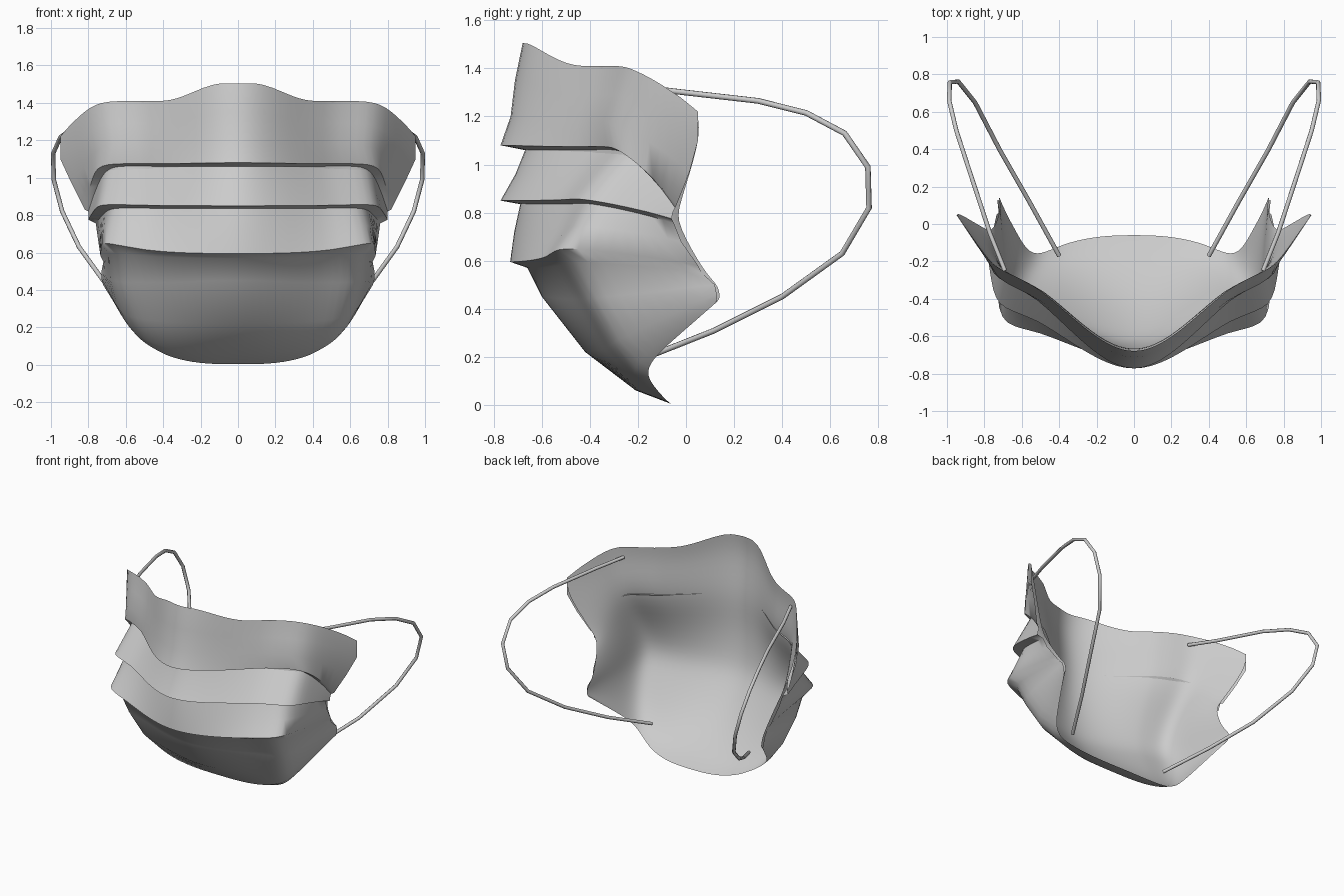
import bpy, math

if "Cube" in bpy.data.objects:
    bpy.data.objects.remove(bpy.data.objects["Cube"])

# Horizontal rows, top to bottom:
# centre y, z | cheek fold x, y, z | side edge x, y, z
ROWS = [
    (-.68, 1.505, .74, -.25, 1.41, .95, .05, 1.22),
    (-.712, 1.35, .73, -.28, 1.29, .95, .05, 1.10),
    (-.73, 1.20, .72, -.32, 1.18, .89, .015, .97),
    (-.772, 1.08, .75, -.30, 1.075, .82, -.04, .83),   # first pleat lip
    (-.67, 1.06, .70, -.27, 1.06, .80, -.045, .82),
    (-.71, .96, .72, -.36, .96, .80, -.055, .80),
    (-.772, .85, .74, -.45, .86, .80, -.06, .775),     # second pleat lip
    (-.69, .835, .68, -.41, .84, .76, -.05, .755),
    (-.715, .72, .71, -.46, .75, .75, -.02, .68),
    (-.732, .595, .73, -.54, .66, .735, .05, .58),     # third pleat lip
    (-.66, .57, .68, -.49, .60, .72, .065, .55),
    (-.60, .45, .67, -.41, .44, .73, .12, .50),
    (-.42, .22, .62, -.31, .26, .73, .128, .46),
    (-.21, .06, .57, -.22, .17, .725, .128, .44),
    (-.06, .003, .55, -.19, .15, .72, .125, .425),
]


def smooth(t, a=0.0, b=1.0):
    t = min(max((t - a) / (b - a), 0), 1)
    return t * t * (3 - 2 * t)


def half_row(row, front=16, side=8, passes=5):
    yc, zc, xm, ym, zm, xe, ye, ze = row
    pts = []
    for i in range(front + 1):
        t = i / front
        fy = smooth(t) if ym > yc else t ** 2.5
        fz = t ** 3 if zm > zc else smooth(t, .1, .55)
        pts.append((xm * t, yc + (ym - yc) * fy, zc + (zm - zc) * fz))
    for i in range(1, side + 1):
        t = i / side
        bulge = .1 * max(zm - ze, 0) * math.sin(math.pi * t)
        pts.append((xm + (xe - xm) * t, ym + (ye - ym) * t, zm + (ze - zm) * t + bulge))
    # round off the cheek fold
    for _ in range(passes):
        old = pts[:]
        for i in range(front - 4, front + side - 2):
            pts[i] = tuple((a + 2 * b + c) / 4 for a, b, c in zip(old[i - 1], old[i], old[i + 1]))
    return pts


def loft(name, rows, inset=0.0):
    verts, faces = [], []
    for k, row in enumerate(rows):
        d = inset if 0 < k < len(rows) - 1 else 0
        half = [(x * (1 - d), y + d, z) for x, y, z in half_row(row)]
        verts += [(-x, y, z) for x, y, z in half[:0:-1]] + half
    n = len(verts) // len(rows)
    for k in range(len(rows) - 1):
        for i in range(n - 1):
            a = k * n + i
            quad = (a, a + n, a + n + 1, a + 1)
            faces.append(quad[::-1] if inset else quad)
    me = bpy.data.meshes.new(name)
    me.from_pydata(verts, [], faces)
    ob = bpy.data.objects.new(name, me)
    bpy.context.collection.objects.link(ob)
    if inset:
        ob.modifiers.new("soften", 'SUBSURF').levels = 2
    bpy.ops.object.select_all(action='DESELECT')
    ob.select_set(True)
    bpy.context.view_layer.objects.active = ob
    bpy.ops.object.shade_smooth_by_angle(angle=math.radians(60))
    return ob


# Pleated outer cloth and smoother inner lining sharing top and bottom hems
loft("pleated_cloth", ROWS)
loft("inner_lining", [r for i, r in enumerate(ROWS) if i not in (2, 3, 5, 6, 8, 9)], .012)

# Elastic ear loops
LOOP = [(.40, -.17, .195), (.56, .12, .31), (.72, .40, .45), (.85, .65, .63),
        (.94, .762, .82), (.985, .757, .99), (.988, .66, 1.13), (.95, .50, 1.215),
        (.885, .30, 1.265), (.77, -.05, 1.305), (.69, -.25, 1.33)]
for side, s in (("left", -1), ("right", 1)):
    cu = bpy.data.curves.new(side + "_ear_loop", 'CURVE')
    cu.dimensions = '3D'
    cu.bevel_depth = .012
    cu.bevel_resolution = 2
    cu.use_fill_caps = True
    sp = cu.splines.new('POLY')
    sp.points.add(len(LOOP) - 1)
    for p, (x, y, z) in zip(sp.points, LOOP):
        p.co = (s * x, y, z, 1)
    bpy.context.collection.objects.link(bpy.data.objects.new(side + "_ear_loop", cu))
